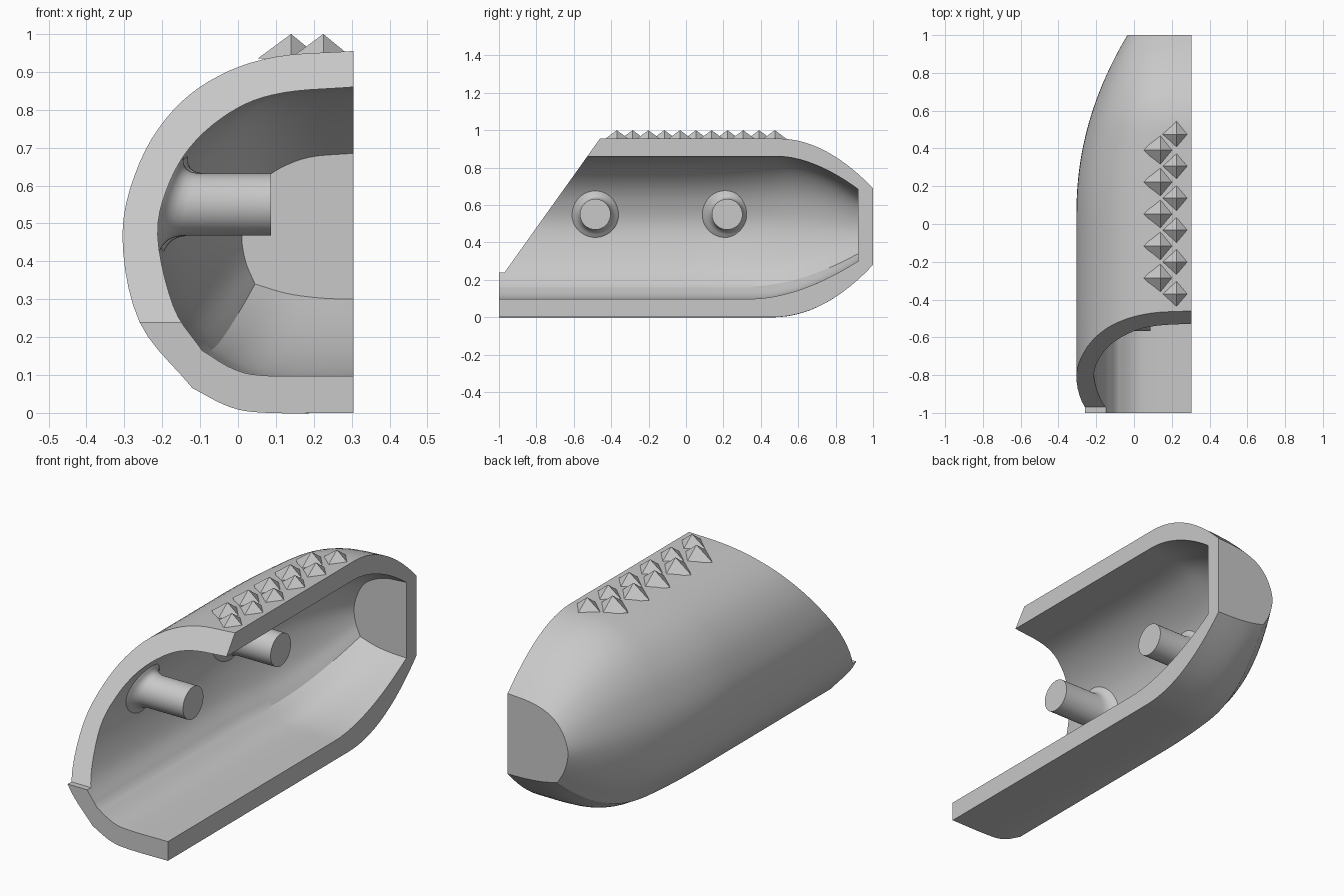
import bpy, bmesh, math
from mathutils import Vector

if "Cube" in bpy.data.objects:
    bpy.data.objects.remove(bpy.data.objects["Cube"])

grey = bpy.data.materials.new("plain grey")
grey.diffuse_color = (0.58, 0.58, 0.58, 1)
grey.use_nodes = True
grey.node_tree.nodes["Principled BSDF"].inputs["Base Color"].default_value = grey.diffuse_color


def add_object(name, bm, smooth=None):
    bmesh.ops.recalc_face_normals(bm, faces=bm.faces)
    me = bpy.data.meshes.new(name)
    bm.to_mesh(me)
    bm.free()
    ob = bpy.data.objects.new(name, me)
    bpy.context.collection.objects.link(ob)
    me.materials.append(grey)
    if smooth:
        smooth_shade(ob, smooth)
    return ob


def smooth_shade(ob, degrees):
    bpy.ops.object.select_all(action='DESELECT')
    ob.select_set(True)
    bpy.context.view_layer.objects.active = ob
    bpy.ops.object.shade_smooth_by_angle(angle=math.radians(degrees))


def spline(pts, steps):
    """Catmull-Rom curve through 2D points."""
    p = [Vector(q) for q in pts]
    p = [2 * p[0] - p[1]] + p + [2 * p[-1] - p[-2]]
    out = []
    for a, b, c, d in zip(p, p[1:], p[2:], p[3:]):
        for k in range(steps):
            t = k / steps
            out.append(0.5 * (2 * b + (c - a) * t + (2 * a - 5 * b + 4 * c - d) * t * t
                              + (3 * b - a - 3 * c + d) * t ** 3))
    return out + [p[-2]]


def ramp(y, start, end, power):
    return max(0, (y - start) / (end - start)) ** power


# Cross-sections (x, z): front and tail, from bottom rim to top rim; item 3 is the crease
outer_front = [(.305, 0), (.08, 0), (-.02, .015), (-.12, .065), (-.26, .24), (-.305, .47),
               (-.26, .66), (-.17, .80), (-.05, .89), (.1, .94), (.305, .955)]
outer_tail = [(.305, .28), (.2, .283), (.11, .292), (.025, .31), (-.015, .38), (-.035, .47),
              (-.015, .55), (.03, .615), (.09, .655), (.18, .68), (.305, .69)]
inner_front = [(.305, .098), (.08, .098), (-.01, .115), (-.095, .165), (-.17, .28), (-.212, .47),
               (-.18, .61), (-.11, .72), (0, .805), (.12, .845), (.305, .86)]
inner_tail = [(.305, .30), (.22, .303), (.13, .315), (.045, .34), (.02, .40), (.01, .47),
              (.025, .54), (.06, .605), (.11, .645), (.19, .675), (.305, .685)]


def section(front, tail, y, wx, w_low, w_high):
    pts = []
    for (x0, z0), (x1, z1) in zip(front, tail):
        wz = w_high if z0 > .47 else w_low
        pts.append((x0 + (x1 - x0) * wx, z0 + (z1 - z0) * wz))
    ring = spline(pts[:4], 5)[:-1] + spline(pts[3:], 5)
    return [(q.x, y, q.y) for q in ring]


# Shell: outer and inner lofts joined along the rims
bm = bmesh.new()
outer, inner = [], []
slices = [-1, -.5] + [k / 24 for k in range(25)]
for y in slices:
    ring = section(outer_front, outer_tail, y, ramp(y, .05, 1, 2.1),
                   ramp(y, .45, 1, 2.1), ramp(y, .5, 1, 1.95))
    outer.append([bm.verts.new(v) for v in ring])
    yi = y * .92 if y > 0 else y
    ring = section(inner_front, inner_tail, yi, ramp(yi, 0, .92, 2.0),
                   ramp(yi, .35, .92, 1.8), ramp(yi, .5, .92, 1.75))
    inner.append([bm.verts.new(v) for v in ring])
n = len(outer[0])
for grid in (outer, inner):
    for a, b in zip(grid, grid[1:]):
        for i in range(n - 1):
            bm.faces.new((a[i], a[i + 1], b[i + 1], b[i]))
    bm.faces.new(grid[-1])
for j in range(len(slices) - 1):
    for i in (0, n - 1):
        bm.faces.new((outer[j][i], outer[j + 1][i], inner[j + 1][i], inner[j][i]))
for i in range(n - 1):
    bm.faces.new((outer[0][i], outer[0][i + 1], inner[0][i + 1], inner[0][i]))
bm.faces.new((outer[-1][0], outer[-1][-1], inner[-1][-1], inner[-1][0]))
shell = add_object("shell", bm)

# Slanted mouth opening with a small ledge at its foot
bm = bmesh.new()
profile = [(-1.3, .24), (-.97, .24), (-.46, .955), (-.318, 1.154), (-1.3, 1.154)]
sides = [[bm.verts.new((x, y, z)) for y, z in profile] for x in (-.6, .6)]
for s in sides:
    bm.faces.new(s)
for i in range(5):
    k = (i + 1) % 5
    bm.faces.new((sides[0][i], sides[0][k], sides[1][k], sides[1][i]))
cutter = add_object("mouth_cutter", bm)
cutter.hide_render = True
cut = shell.modifiers.new("mouth", 'BOOLEAN')
cut.operation = 'DIFFERENCE'
cut.solver = 'EXACT'
cut.object = cutter
bpy.context.view_layer.objects.active = shell
bpy.ops.object.modifier_apply(modifier=cut.name)
bpy.data.objects.remove(cutter)
smooth_shade(shell, 25)


# Pegs: round pins with a flared foot that follows the inner wall
def peg(name, y0, shift):
    bm = bmesh.new()
    count = 40
    rings = []
    flare = [(.135, -.012), (.122, .003), (.108, .012), (.095, .026), (.087, .042), (.082, .065)]
    for r, off in flare + [(.082, None)]:
        ring = []
        for k in range(count):
            a = 2 * math.pi * k / count
            z = .55 + r * math.sin(a)
            x = .087 if off is None else -.212 + 1.6 * (z - .47) ** 2 + shift + off
            ring.append(bm.verts.new((x, y0 + r * math.cos(a), z)))
        rings.append(ring)
    for a, b in zip(rings, rings[1:]):
        for k in range(count):
            m = (k + 1) % count
            bm.faces.new((a[k], a[m], b[m], b[k]))
    bm.faces.new(rings[-1])
    add_object(name, bm, 40)


peg("front_peg", -.485, 0)
peg("rear_peg", .22, .012)

# Two staggered rows of pyramid studs along the top
for row, x, y_start, count in (("inner", .225, -.37, 6), ("outer", .14, -.285, 5)):
    for k in range(count):
        bm = bmesh.new()
        y, r = y_start + .169 * k, .088
        tip = bm.verts.new((x, y, 1.0))
        base = [bm.verts.new((x + dx * r * (.9 if dx > 0 else 1), y + dy * r, .935))
                for dx, dy in ((1, 0), (0, 1), (-1, 0), (0, -1))]
        for i in range(4):
            bm.faces.new((base[i], base[(i + 1) % 4], tip))
        bm.faces.new(base)
        add_object(f"{row}_stud_{k + 1}", bm)
